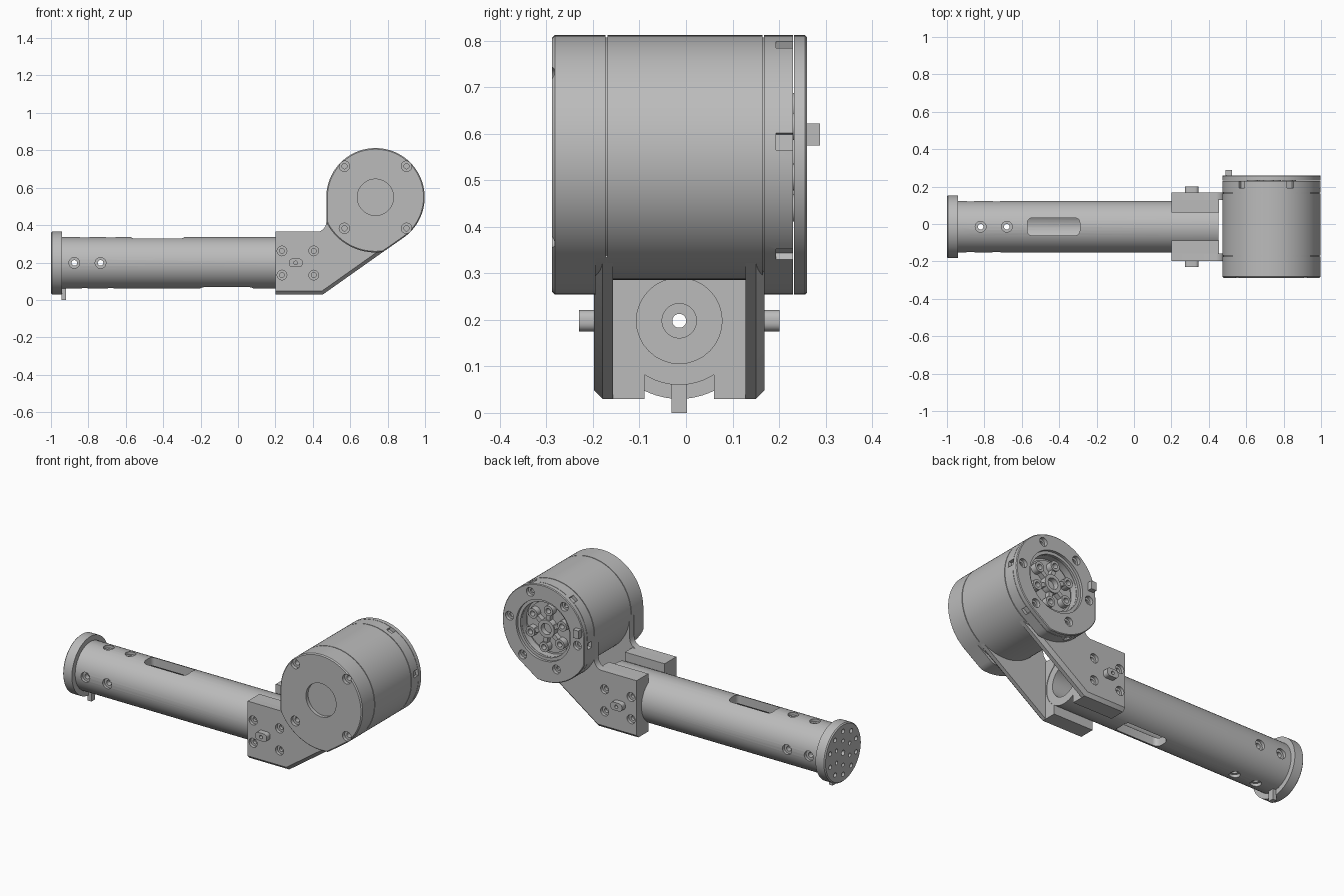
import bpy, bmesh, math
from mathutils import Vector, Matrix

old = bpy.data.objects.get("Cube")
if old:
    bpy.data.objects.remove(old, do_unlink=True)

GREY = (0.5, 0.5, 0.5, 1)
mat = bpy.data.materials.new("machined grey")
mat.use_nodes = True
mat.diffuse_color = GREY
mat.node_tree.nodes["Principled BSDF"].inputs["Base Color"].default_value = GREY

CY, TZ = -0.0145, 0.198            # tube axis
MX, MZ, MR = 0.735, 0.549, 0.263   # motor axis and radius
X, Y, Z = Vector((1, 0, 0)), Vector((0, 1, 0)), Vector((0, 0, 1))


def finish(name, bm):
    bmesh.ops.recalc_face_normals(bm, faces=bm.faces)
    me = bpy.data.meshes.new(name)
    bm.to_mesh(me)
    bm.free()
    me.materials.append(mat)
    ob = bpy.data.objects.new(name, me)
    bpy.context.collection.objects.link(ob)
    return ob


def lathe(name, profile, origin, axis, n=48):
    """Solid of revolution: profile is (radius, distance along axis)."""
    bm = bmesh.new()
    rot = Vector(axis).to_track_quat('Z', 'Y')
    rings = []
    for r, t in profile:
        rings.append([bm.verts.new(Vector(origin) + rot @ Vector(
            (r * math.cos(math.tau * i / n), r * math.sin(math.tau * i / n), t))) for i in range(n)])
    for a, b in zip(rings, rings[1:]):
        for i in range(n):
            j = (i + 1) % n
            bm.faces.new((a[i], a[j], b[j], b[i]))
    bm.faces.new(rings[0])
    bm.faces.new(rings[-1])
    return finish(name, bm)


def prism(name, points, y0, y1, bevel=0, rule=None):
    """Extrude an x-z outline along y; bevel the edges picked by rule."""
    bm = bmesh.new()
    f = bm.faces.new([bm.verts.new((x, y0, z)) for x, z in points])
    ext = bmesh.ops.extrude_face_region(bm, geom=[f])
    bmesh.ops.translate(bm, vec=(0, y1 - y0, 0),
                        verts=[v for v in ext['geom'] if isinstance(v, bmesh.types.BMVert)])
    bmesh.ops.recalc_face_normals(bm, faces=bm.faces)
    if bevel:
        edges = [e for e in bm.edges if rule(e.verts[0].co, e.verts[1].co)]
        bmesh.ops.bevel(bm, geom=edges, offset=bevel, segments=1, affect='EDGES')
    return finish(name, bm)


def box(name, lo, hi, along=None, radius=0, turn=None):
    """Box, optionally with the edges along one axis rounded."""
    bm = bmesh.new()
    bmesh.ops.create_cube(bm, size=1)
    lo, hi = Vector(lo), Vector(hi)
    for v in bm.verts:
        v.co = Vector([lo[i] if v.co[i] < 0 else hi[i] for i in range(3)])
    if along:
        edges = [e for e in bm.edges
                 if abs((e.verts[0].co - e.verts[1].co).normalized().dot(along)) > 0.9]
        bmesh.ops.bevel(bm, geom=edges, offset=radius, segments=5, profile=0.5, affect='EDGES')
    if turn:
        bmesh.ops.transform(bm, matrix=turn, verts=bm.verts)
    return finish(name, bm)


def cut(targets, cutters):
    for c in cutters:
        c.hide_render = True
        for ob in targets:
            m = ob.modifiers.new("cut", 'BOOLEAN')
            m.operation, m.solver, m.object = 'DIFFERENCE', 'EXACT', c
            bpy.context.view_layer.objects.active = ob
            bpy.ops.object.modifier_apply(modifier=m.name)
        bpy.data.objects.remove(c, do_unlink=True)


def screw_hole(origin, inward, big=0.028, small=0.014, sink=0.02, depth=0.06):
    return lathe("cutter", [(big, -0.02), (big, sink), (small, sink), (small, depth)],
                 origin, inward, 20)


# Long tube with its end plate
tube = lathe("arm_tube", [(0.138, -0.945), (0.138, 0.452)], (0, CY, TZ), X)
plate = lathe("end_plate", [(0.162, -1.0), (0.168, -0.994), (0.168, -0.94)], (0, CY, TZ), X, 64)
cut([tube, plate], [lathe("cutter", [(0.092, 0.5), (0.092, -0.9), (0.037, -0.9), (0.037, -0.97),
                                     (0.015, -0.97), (0.015, -1.02)], (0, CY, TZ), X, 32)])
cutters = []
for d, xs in ((Y, (-0.875, -0.735)), (Z, (-0.82, -0.68))):
    for s in (-1, 1):
        for x in xs:
            cutters.append(screw_hole(Vector((x, CY, TZ)) + d * s * 0.138, -d * s, 0.029, 0.015, 0.018, 0.07))
cutters.append(box("cutter", (-0.57, CY - 0.047, TZ + 0.04), (-0.29, CY + 0.047, 0.4), Z, 0.025))
cutters.append(box("cutter", (-0.2, CY - 0.047, 0), (0.08, CY + 0.047, TZ - 0.04), Z, 0.025))
cut([tube], cutters)

# Bolt circles in the end plate
cutters = []
for count, rad, r in ((10, 0.125, 0.013), (6, 0.07, 0.011)):
    for i in range(count):
        a = math.tau * (i + 0.5) / count
        cutters.append(lathe("cutter", [(r, -1.02), (r, -0.965)],
                             (0, CY + rad * math.cos(a), TZ + rad * math.sin(a)), X, 16))
cut([plate], cutters)
box("end_tab", (-0.945, CY - 0.017, 0), (-0.92, CY + 0.017, 0.075))

# Fork bracket: side plates, clamp blocks and raised pads on both sides
a = math.radians(305)
outline = [(0.2, 0.03), (0.455, 0.03), (MX + 0.262 * math.cos(a), MZ + 0.262 * math.sin(a)),
           (MX, MZ), (0.473, MZ), (0.473, 0.42), (0.468, 0.395), (0.456, 0.377), (0.435, 0.366), (0.2, 0.366)]
for s, side in ((-1, "front"), (1, "back")):
    outer, inner = CY + s * 0.183, CY + s * 0.142
    sp = prism(side + "_side_plate", outline, inner, outer, 0.018,
               lambda p, q: all(abs(v.y - outer) < 1e-4 and v.z < 0.34 for v in (p, q)) and abs(p.x - q.x) > 0.01)
    block = box(side + "_clamp_block", [0.2, min(inner, CY + s * 0.075), 0.03],
                [0.455, max(inner, CY + s * 0.075), 0.366])
    cut([block], [lathe("cutter", [(0.1375, 0.1), (0.1375, 0.6)], (0, CY, TZ), X)])
    cut([sp], [screw_hole((x, outer, z), -Y * s, 0.026, 0.013, 0.018, 0.035)
               for x in (0.235, 0.405) for z in (0.133, 0.262)])
    tip = CY + s * 0.213
    pad = box(side + "_pad", (0.272, min(outer, tip) - 0.002, 0.175),
              (0.345, max(outer, tip) + 0.002, 0.221), Y, 0.018)
    cut([pad], [lathe("cutter", [(0.01, -0.02), (0.01, 0.025)], (0.308, tip, 0.198), -Y * s, 16)])


# Motor housing outline: a circle with a swollen lower left quarter
def housing_outline(n=96):
    pts = []
    for i in range(n):
        d = 360 * i / n
        r = MR
        if 180 <= d <= 305:
            r = min(0.295, MR / max(0.1, math.cos(math.radians(d - 180))),
                    MR / max(0.1, math.cos(math.radians(d - 305))))
        pts.append((MX + r * math.cos(math.radians(d)), MZ + r * math.sin(math.radians(d))))
    return pts


def rim_at(y):
    return lambda p, q: abs(p.y - y) < 1e-4 and abs(q.y - y) < 1e-4


# Motor drum with seam grooves
G = MR - 0.005
lathe("motor_drum", [(MR, -0.2), (MR, -0.173), (G, -0.173), (G, -0.169), (MR, -0.169), (MR, 0.164),
                     (G, 0.164), (G, 0.172)], (MX, 0, MZ), Y, 96)

# Front cover with four screws and a round recess
cover = prism("motor_front_cover", housing_outline(), -0.288, -0.195, 0.006, rim_at(-0.288))
cutters = [screw_hole((MX + sx * 0.166, -0.288, MZ + sz * 0.166), Y) for sx in (-1, 1) for sz in (-1, 1)]
cutters.append(lathe("cutter", [(0.097, -0.32), (0.097, -0.268)], (MX, 0, MZ), Y))
cut([cover], cutters)

# Rear housing and flange with a wide recess, screws and rim notches
rear = prism("motor_rear_housing", housing_outline(), 0.168, 0.2305)
flange = prism("motor_rear_flange", housing_outline(), 0.2325, 0.26, 0.004, rim_at(0.26))
cutters = [lathe("cutter", [(0.175, 0.3), (0.175, 0.245), (0.158, 0.245), (0.158, 0.19)], (MX, 0, MZ), Y, 64)]
for i in range(6):
    a = math.radians(7.5 + 60 * i)
    cutters.append(screw_hole((MX + 0.22 * math.cos(a), 0.26, MZ + 0.22 * math.sin(a)), -Y, 0.025, 0.013, 0.02, 0.05))
cut([rear, flange], cutters)
cut([rear], [box("cutter", (MR - 0.018, 0.193, -0.018), (MR + 0.05, 0.24, 0.018),
                 turn=Matrix.Translation((MX, 0, MZ)) @ Matrix.Rotation(-math.radians(7.5 + 60 * i), 4, 'Y'))
             for i in range(6)])

# Output hub inside the recess: centre ring, spokes and bosses
lathe("hub_plate", [(0.145, 0.185), (0.145, 0.2)], (MX, 0, MZ), Y)
hub = lathe("hub_ring", [(0.052, 0.19), (0.052, 0.235)], (MX, 0, MZ), Y, 32)
cut([hub], [lathe("cutter", [(0.032, 0.205), (0.032, 0.3)], (MX, 0, MZ), Y, 32)])
for i in range(6):
    t = math.radians(37.5 + 60 * i)
    c = (MX + 0.11 * math.cos(t), 0, MZ + 0.11 * math.sin(t))
    boss = lathe("hub_boss", [(0.029, 0.19), (0.029, 0.235)], c, Y, 20)
    cut([boss], [lathe("cutter", [(0.015, 0.205), (0.015, 0.3)], c, Y, 16)])
    box("hub_spoke", (0.045, 0.19, -0.012), (0.088, 0.228, 0.012),
        turn=Matrix.Translation((MX, 0, MZ)) @ Matrix.Rotation(-t, 4, 'Y'))
box("flange_peg", (0.49, 0.255, 0.575), (0.525, 0.288, 0.622))

# Smooth the round surfaces and keep the edges sharp
for ob in bpy.context.collection.objects:
    if ob.type == 'MESH' and ob.data.materials and ob.data.materials[0] == mat:
        bpy.ops.object.select_all(action='DESELECT')
        ob.select_set(True)
        bpy.context.view_layer.objects.active = ob
        bpy.ops.object.shade_smooth_by_angle(angle=math.radians(30))
